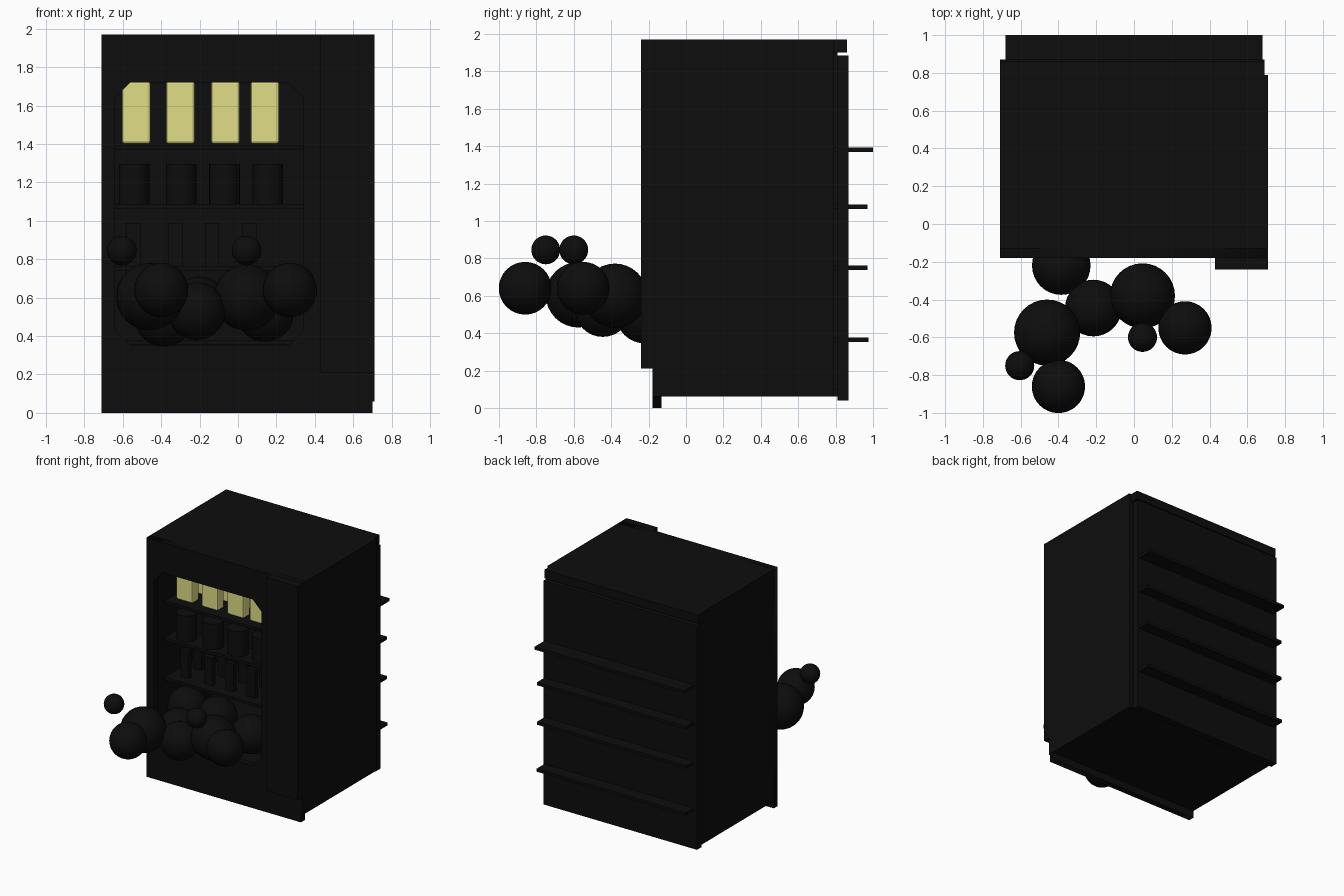
import bpy

if "Cube" in bpy.data.objects:
    bpy.data.objects.remove(bpy.data.objects["Cube"])

def material(name, color):
    m = bpy.data.materials.new(name)
    m.diffuse_color = color
    m.use_nodes = True
    m.node_tree.nodes["Principled BSDF"].inputs["Base Color"].default_value = m.diffuse_color
    return m

BLACK = material("black", (0.004, 0.004, 0.004, 1))
YELLOW = material("yellow", (0.75, 0.73, 0.24, 1))

def finish(o, name, mat=BLACK):
    o.name = name
    o.data.materials.clear()
    o.data.materials.append(mat)
    return o

def box(name, x0, x1, y0, y1, z0, z1, mat=BLACK, bevel=0):
    bpy.ops.mesh.primitive_cube_add(size=1, location=((x0+x1)/2, (y0+y1)/2, (z0+z1)/2))
    o = finish(bpy.context.object, name, mat)
    o.scale = (x1-x0, y1-y0, z1-z0)
    bpy.ops.object.transform_apply(location=False, rotation=False, scale=True)
    if bevel:
        b = o.modifiers.new("bevel", 'BEVEL')
        b.width, b.segments = bevel, 2
    return o

# Front frame with a chamfered window
def rect(x0, x1, z0, z1, c=0):
    if not c:
        return [(x0, z0), (x1, z0), (x1, z1), (x0, z1)]
    return [(x0+c, z0), (x1-c, z0), (x1, z0+c), (x1, z1-c),
            (x1-c, z1), (x0+c, z1), (x0, z1-c), (x0, z0+c)]

cu = bpy.data.curves.new("front_frame", 'CURVE')
cu.dimensions, cu.fill_mode, cu.extrude = '2D', 'BOTH', 0.025
for pts in (rect(-0.71, 0.70, 0, 1.97), rect(-0.64, 0.34, 0.35, 1.72, 0.08)):
    s = cu.splines.new('POLY')
    s.points.add(len(pts) - 1)
    for p, (x, z) in zip(s.points, pts):
        p.co = (x, z, 0, 1)
    s.use_cyclic_u = True
frame = bpy.data.objects.new("front_frame", cu)
bpy.context.collection.objects.link(frame)
frame.location, frame.rotation_euler = (0, -0.155, 0), (1.5707963, 0, 0)
bpy.ops.object.select_all(action='DESELECT')
frame.select_set(True)
bpy.context.view_layer.objects.active = frame
bpy.ops.object.convert(target='MESH')
finish(bpy.context.object, "front_frame")

# Hollow cabinet
box("control_column", 0.43, 0.71, -0.24, -0.18, 0.21, 1.97)
box("left_wall", -0.71, -0.67, -0.13, 0.81, 0.06, 1.90)
box("right_wall", 0.67, 0.71, -0.18, 0.79, 0.06, 1.90)
box("roof", -0.71, 0.69, -0.13, 0.86, 1.90, 1.97)
box("roof_edge", 0.69, 0.71, -0.18, 0.79, 1.90, 1.97)
box("floor", -0.67, 0.67, -0.13, 0.81, 0.06, 0.10)
box("back_panel", -0.71, 0.69, 0.81, 0.87, 0.04, 1.885)

# Shelves running through the back
for z, back in ((1.38, 1.0), (1.075, 0.97), (0.75, 0.97), (0.365, 0.975)):
    box("shelf", -0.68, 0.68, 0.0, back, z - 0.012, z + 0.012)

# Stock in rows: packets, cans and bars
for row in range(4):
    y = 0.10 + row * 0.17
    for x in (-0.53, -0.30, -0.065, 0.14):
        box("packet", x-0.075, x+0.075, y-0.045, y+0.045, 1.40, 1.73, YELLOW, 0.015)
    for x in (-0.54, -0.295, -0.07, 0.155):
        bpy.ops.mesh.primitive_cylinder_add(vertices=24, radius=0.08, depth=0.21,
                                            location=(x, y, 1.192))
        o = finish(bpy.context.object, "can")
        bpy.ops.object.shade_smooth_by_angle()
    for x in (-0.545, -0.325, -0.135, 0.06):
        box("bar", x-0.037, x+0.037, y-0.02, y+0.02, 0.76, 0.99)

# Balls spilling out of the window
for x, y, z, r in ((-0.385, -0.22, 0.50, 0.155), (-0.46, -0.575, 0.605, 0.175),
                   (-0.605, -0.75, 0.845, 0.077), (-0.40, -0.86, 0.64, 0.141),
                   (-0.215, -0.445, 0.53, 0.15), (0.045, -0.38, 0.60, 0.172),
                   (0.045, -0.60, 0.845, 0.077), (0.27, -0.55, 0.64, 0.141),
                   (-0.44, -0.03, 0.60, 0.15), (-0.20, 0.02, 0.56, 0.15),
                   (0.14, -0.03, 0.52, 0.15)):
    bpy.ops.mesh.primitive_uv_sphere_add(segments=32, ring_count=16, radius=r, location=(x, y, z))
    finish(bpy.context.object, "ball")
    bpy.ops.object.shade_smooth()
